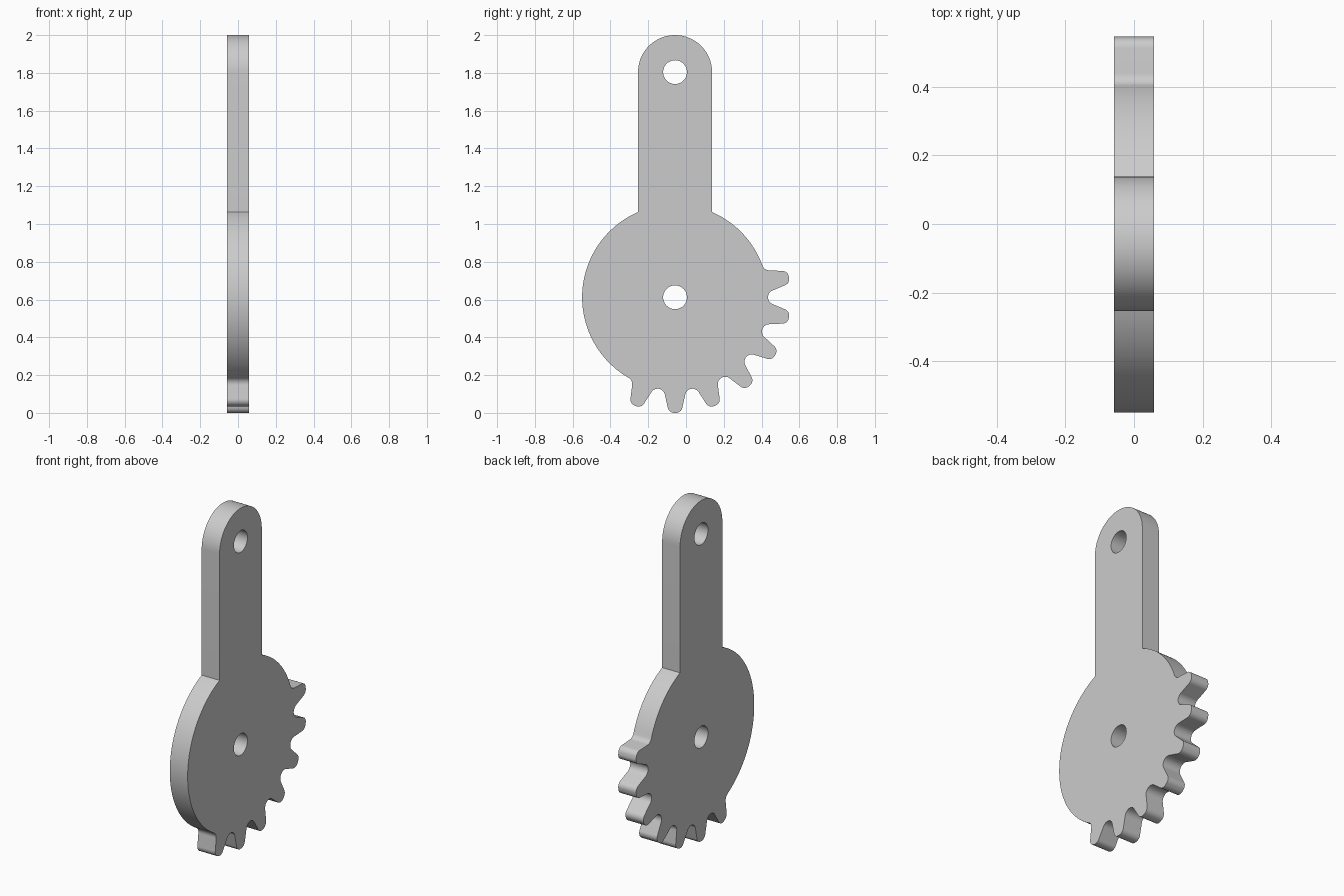
import bpy, bmesh
from math import sin, cos, pi, radians, asin, acos, atan2, hypot

cube = bpy.data.objects.get("Cube")
if cube:
    bpy.data.objects.remove(cube, do_unlink=True)

# Main dimensions
CY, CZ = -0.058, 0.612          # disc centre
DISC_R, ARM_HALF, HOLE_R = 0.492, 0.196, 0.063
ARM_TOP = 1.804                 # centre of the rounded arm end
HALF_THICK = 0.058
PITCH = radians(20)
TIP_R, TIP_OFF, TIP_C = 0.034, 0.005, 0.578
VALLEY_R = 0.039


def arc(cx, cy, r, a0, a1, n):
    return [(cx + r * cos(a0 + (a1 - a0) * i / n),
             cy + r * sin(a0 + (a1 - a0) * i / n)) for i in range(n + 1)]


def disc_arc(a0, a1, n):
    # Angles are measured from straight down towards +y
    return arc(CY, CZ, DISC_R, a0 - pi / 2, a1 - pi / 2, n)


def half_tooth():
    # Rounded tip joined by a tangent flank to a rounded valley
    vc = DISC_R + VALLEY_R
    vx, vy = vc * sin(PITCH / 2), vc * cos(PITCH / 2)
    dx, dy = vx - TIP_OFF, vy - TIP_C
    flank = atan2(dy, dx) + acos((TIP_R + VALLEY_R) / hypot(dx, dy))
    return (arc(TIP_OFF, TIP_C, TIP_R, pi / 2, flank, 8)
            + arc(vx, vy, VALLEY_R, pi + flank, 1.5 * pi - PITCH / 2, 8))


# Outline: seven teeth, disc edge, arm, disc edge
half = half_tooth()
tooth = [(-t, r) for t, r in reversed(half)] + half
outline = []
for k in range(-1, 6):
    a = k * PITCH
    outline += [(CY + r * sin(a) + t * cos(a), CZ - r * cos(a) + t * sin(a))
                for t, r in tooth]
join = asin(ARM_HALF / DISC_R)
outline += disc_arc(5.5 * PITCH, pi - join, 20)
outline += arc(CY, ARM_TOP, ARM_HALF, 0, pi, 40)
outline += disc_arc(pi + join, 2 * pi - 1.5 * PITCH, 56)

clean = []
for p in outline:
    if not clean or hypot(p[0] - clean[-1][0], p[1] - clean[-1][1]) > 1e-4:
        clean.append(p)
if hypot(clean[0][0] - clean[-1][0], clean[0][1] - clean[-1][1]) < 1e-4:
    clean.pop()

# Flat filled curve with two holes, extruded to a plate
curve = bpy.data.curves.new("gear_lever", "CURVE")
curve.dimensions = "2D"
curve.fill_mode = "BOTH"
curve.extrude = HALF_THICK
holes = [arc(CY, z, HOLE_R, 0, 2 * pi, 48)[:-1] for z in (CZ, ARM_TOP)]
for pts in [clean] + holes:
    spline = curve.splines.new("POLY")
    spline.points.add(len(pts) - 1)
    for point, (x, y) in zip(spline.points, pts):
        point.co = (x, y, 0, 1)
    spline.use_cyclic_u = True

lever = bpy.data.objects.new("gear_lever", curve)
bpy.context.collection.objects.link(lever)
lever.rotation_euler = (pi / 2, 0, pi / 2)
bpy.ops.object.select_all(action="DESELECT")
lever.select_set(True)
bpy.context.view_layer.objects.active = lever
bpy.ops.object.convert(target="MESH")
lever = bpy.context.object
bpy.ops.object.transform_apply(location=False, rotation=True, scale=False)

# Weld the caps to the rim
bm = bmesh.new()
bm.from_mesh(lever.data)
bmesh.ops.remove_doubles(bm, verts=bm.verts, dist=1e-5)
bmesh.ops.recalc_face_normals(bm, faces=bm.faces)
bm.to_mesh(lever.data)
bm.free()
bpy.ops.object.shade_smooth_by_angle(angle=radians(30))

# Plain grey material
grey = bpy.data.materials.new("light_grey")
grey.use_nodes = True
colour = (0.6, 0.6, 0.6, 1)
grey.diffuse_color = colour
grey.node_tree.nodes["Principled BSDF"].inputs["Base Color"].default_value = colour
lever.data.materials.clear()
lever.data.materials.append(grey)
